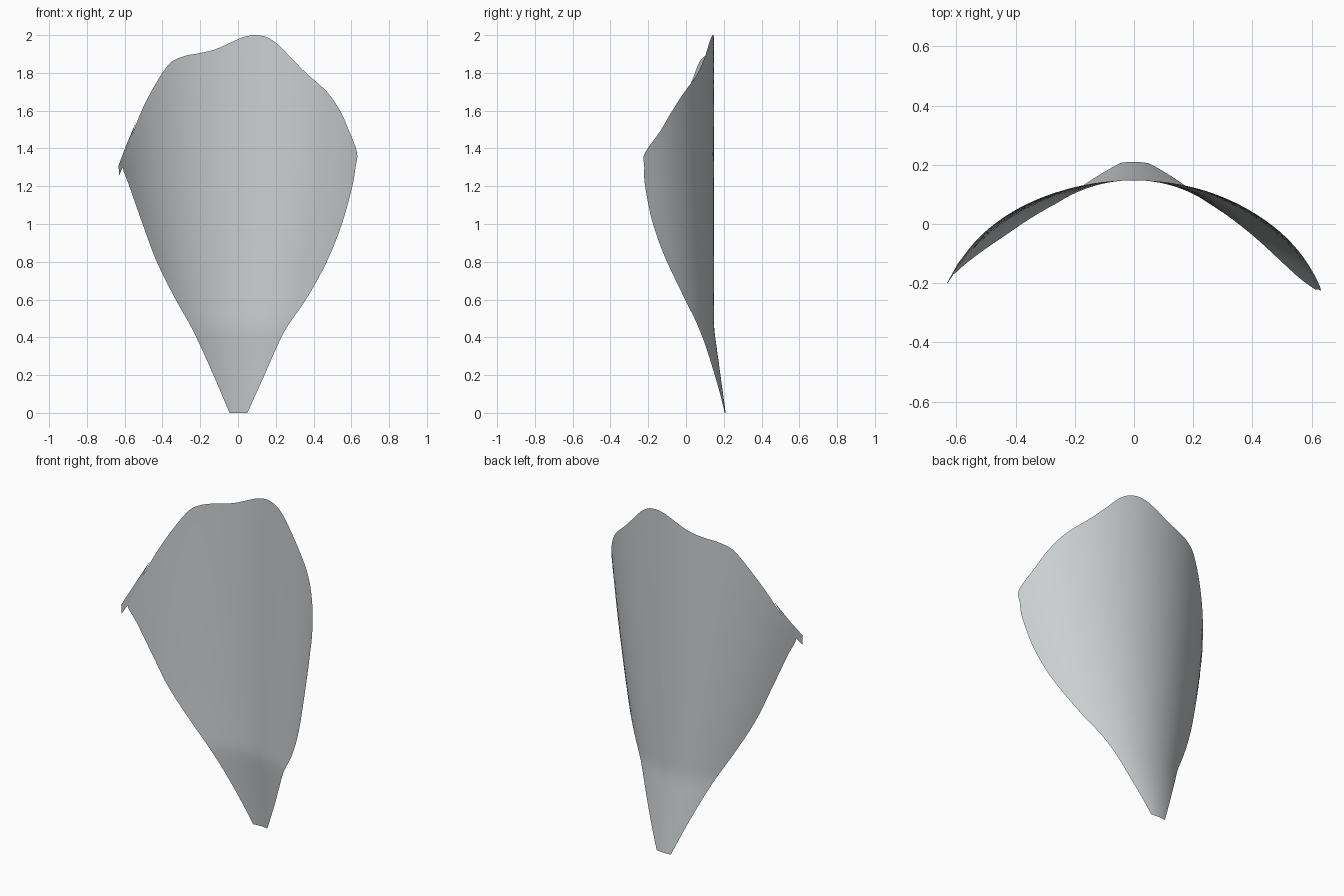
import bpy
import math
from mathutils import Vector

default = bpy.data.objects.get("Cube")
if default:
    bpy.data.objects.remove(default, do_unlink=True)

COLUMNS = 32
STEPS = 4

# Petal outline: height, left edge, right edge
OUTLINE = [
    (0, -.045, .05), (.2, -.13, .14), (.43, -.235, .245), (.6, -.33, .36),
    (.8, -.43, .47), (1, -.505, .55), (1.2, -.575, .605), (1.3, -.61, .622),
    (1.38, -.592, .63), (1.5, -.55, .585), (1.6, -.51, .54), (1.7, -.46, .47),
    (1.8, -.4, .36), (1.86, -.35, .3), (1.89, -.28, .27), (1.905, -.2, .257),
    (1.925, -.12, .238), (1.96, -.04, .2), (1.99, .03, .15), (2, .08, .1),
]


def make_material(name, color):
    mat = bpy.data.materials.new(name)
    mat.use_nodes = True
    mat.diffuse_color = color
    mat.node_tree.nodes["Principled BSDF"].inputs["Base Color"].default_value = color
    return mat


def make_object(name, verts, faces, mat):
    mesh = bpy.data.meshes.new(name)
    mesh.from_pydata(verts, [], faces)
    mesh.materials.append(mat)
    mesh.update()
    obj = bpy.data.objects.new(name, mesh)
    bpy.context.collection.objects.link(obj)
    return obj


def spline(points, steps):
    """Smooth curve through all the points."""
    pts = [Vector(p) for p in points]
    last = len(pts) - 1
    result = []
    for i in range(last):
        a, b, c, d = (pts[min(max(i + k, 0), last)] for k in (-1, 0, 1, 2))
        for s in range(steps):
            t = s / steps
            result.append(b + (c - a) * t / 2
                          + (a - b * 2.5 + c * 2 - d / 2) * t * t
                          + ((b - c) * 3 + d - a) * t ** 3 / 2)
    return result + [pts[-1]]


def bend(x, z):
    """Depth of the cupped sheet, a cone that opens upwards."""
    radius = .25 + .47 * z - .09 * z * z
    if x < 0:
        radius *= 1.05
    spine = .148 + .062 * max(0, 1 - z / .45)
    return spine - radius + math.sqrt(max(radius * radius - x * x, 0))


grey = make_material("pale grey", (.6, .62, .63, 1))

# Cupped petal sheet, built in rows from the base to the tip
verts, faces = [], []
rows = spline(OUTLINE, STEPS)
for z, left, right in rows:
    for c in range(COLUMNS + 1):
        x = left + (right - left) * c / COLUMNS
        verts.append((x, bend(x, z), z))
width = COLUMNS + 1
for r in range(len(rows) - 1):
    for c in range(COLUMNS):
        a = r * width + c
        faces.append((a, a + 1, a + 1 + width, a + width))
petal = make_object("petal", verts, faces, grey)

# Small curled lip on the right-hand corner
lip_points = [(-.61, 1.3), (-.63, 1.256), (-.632, 1.31),
              (-.595, 1.41), (-.54, 1.54), (-.58, 1.41)]
lip_verts = [(x, max(bend(x, z), -.2), z) for x, z in lip_points]
lip = make_object("curled_lip", lip_verts,
                  [(0, 1, 2), (0, 2, 3, 5), (5, 3, 4)], grey)

# Smooth shading
for obj in (petal, lip):
    obj.select_set(True)
    bpy.context.view_layer.objects.active = obj
bpy.ops.object.shade_smooth_by_angle(angle=math.radians(40))
